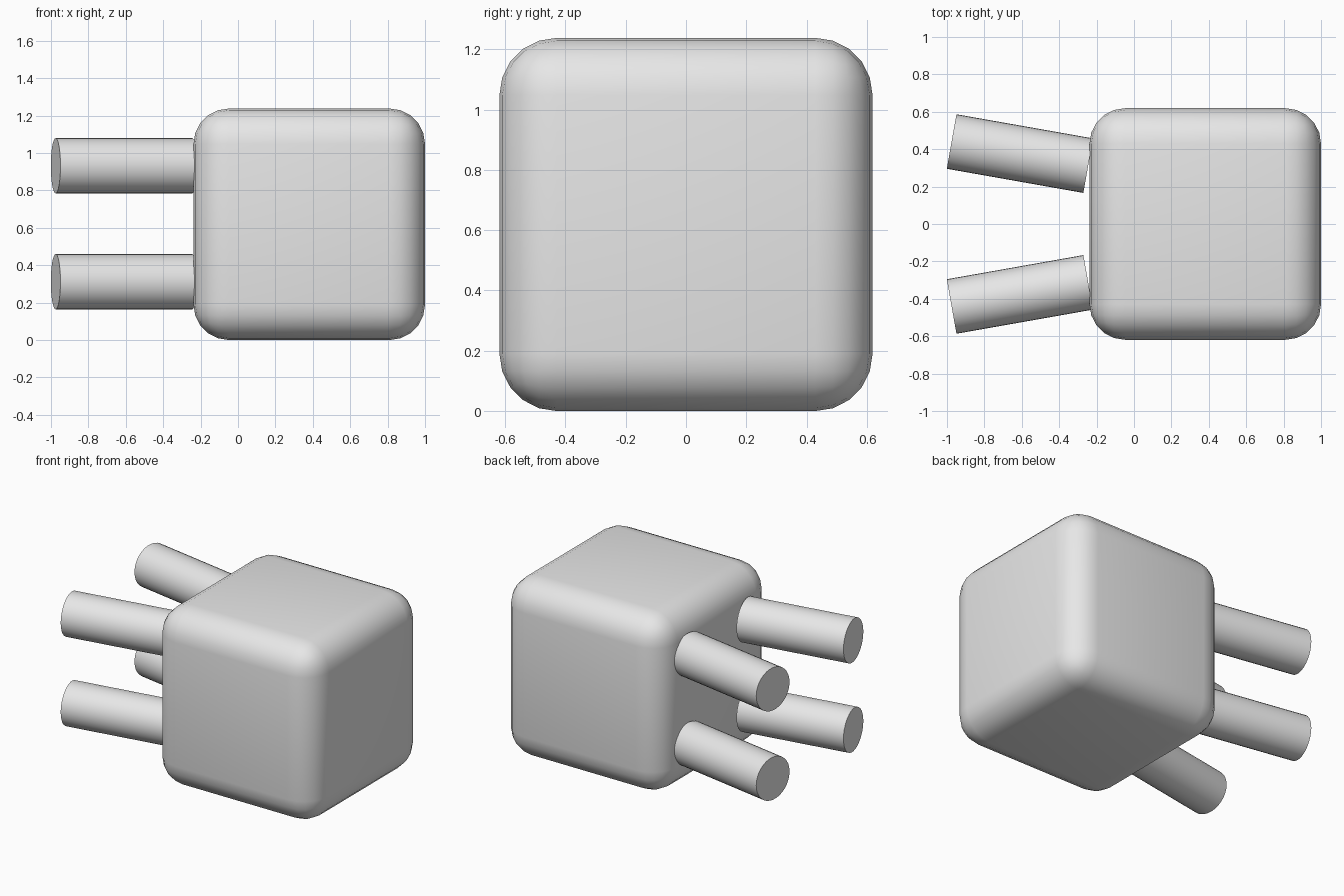
import bpy
import math
from mathutils import Vector

default_cube = bpy.data.objects.get("Cube")
if default_cube:
    bpy.data.objects.remove(default_cube, do_unlink=True)

# Single plain grey material
grey = bpy.data.materials.new("light_grey")
grey.use_nodes = True
colour = (0.8, 0.8, 0.8, 1.0)
grey.diffuse_color = colour
grey.node_tree.nodes["Principled BSDF"].inputs["Base Color"].default_value = colour


def finish(obj, name):
    obj.name = name
    obj.data.materials.append(grey)
    bpy.ops.object.shade_smooth_by_angle(angle=math.radians(35))


# Rounded cube body
SIZE = 1.238
bpy.ops.mesh.primitive_cube_add(size=SIZE, location=(1 - SIZE / 2, 0, SIZE / 2))
body = bpy.context.object
bevel = body.modifiers.new("rounded_edges", 'BEVEL')
bevel.width = 0.19
bevel.segments = 5
bpy.ops.object.modifier_apply(modifier=bevel.name)
finish(body, "body")


# Four round legs, splayed outwards from the body's right side
def add_leg(name, side, z):
    inner = Vector((-0.245, side * 0.312, z))
    outer = Vector((-0.975, side * 0.441, z))
    axis = outer - inner
    bpy.ops.mesh.primitive_cylinder_add(
        vertices=32, radius=0.148, depth=axis.length,
        location=(inner + outer) / 2,
        rotation=axis.to_track_quat('Z', 'Y').to_euler())
    finish(bpy.context.object, name)


for level, z in (("lower", 0.312), ("upper", 0.932)):
    for place, side in (("front", -1), ("back", 1)):
        add_leg(f"{level}_{place}_leg", side, z)
